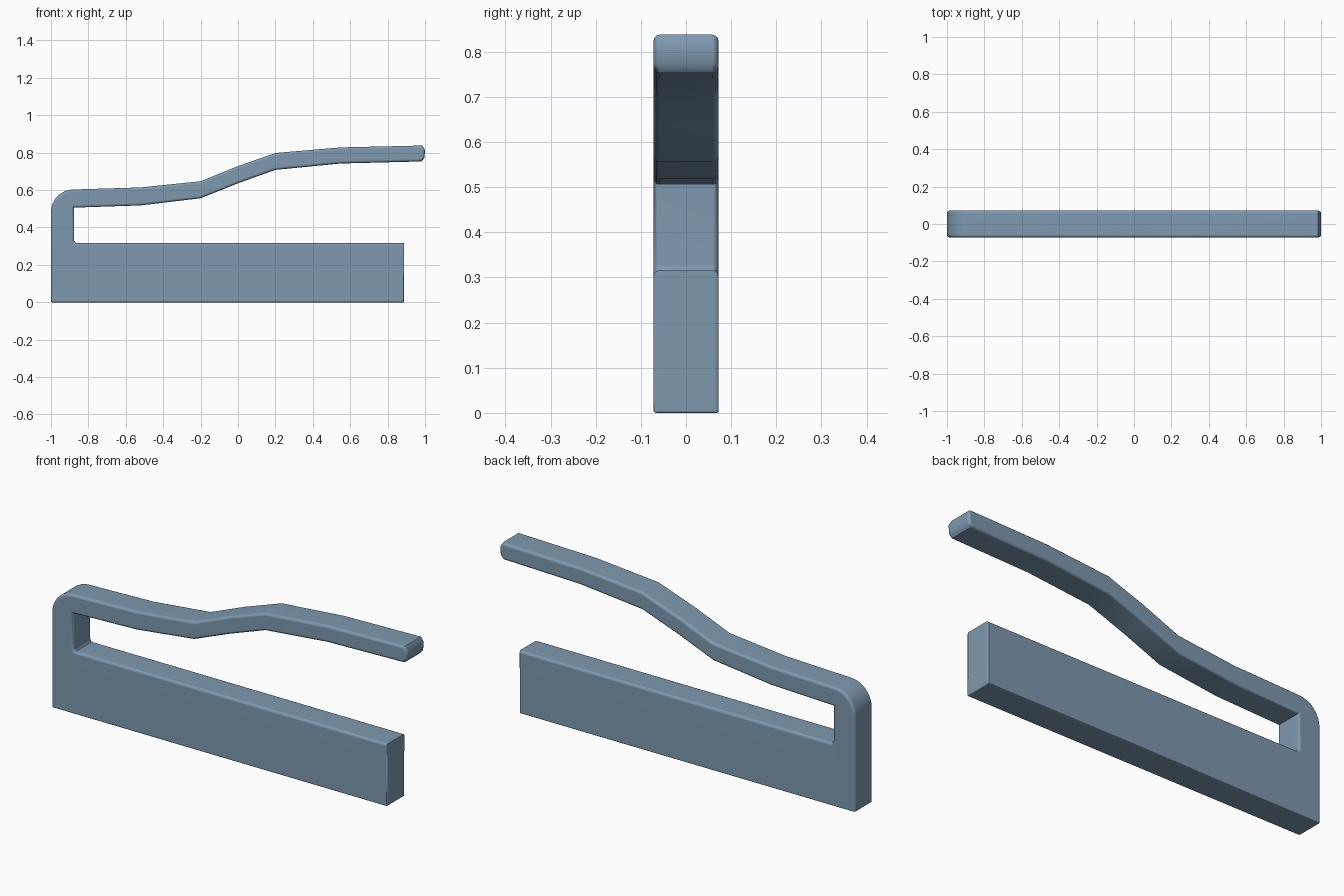
import bpy
import bmesh
import math

if "Cube" in bpy.data.objects:
    bpy.data.objects.remove(bpy.data.objects["Cube"], do_unlink=True)

HALF_WIDTH = 0.072
BASE_END = 0.888

# Single flat colour
colour = (0.21, 0.32, 0.43, 1)
steel_blue = bpy.data.materials.new("steel_blue")
steel_blue.use_nodes = True
steel_blue.diffuse_color = colour
steel_blue.node_tree.nodes["Principled BSDF"].inputs["Base Color"].default_value = colour

# Side profile: base block, inner slot, sprung arm, rounded heel
base = [(-1, 0), (BASE_END, 0), (BASE_END, 0.316)]
slot = [(-0.866, 0.316), (-0.876, 0.328), (-0.876, 0.506)]
arm_under = [(-0.52, 0.518), (-0.2, 0.556), (0, 0.636), (0.2, 0.708), (0.55, 0.742)]
arm_tip = [(0.98, 0.753), (0.997, 0.772), (1, 0.815), (0.985, 0.838)]
arm_top = [(0.55, 0.828), (0.2, 0.798), (0, 0.728), (-0.2, 0.647), (-0.52, 0.614)]
heel = []
for i in range(9):
    a = math.pi / 2 * (1 + i / 8)
    heel.append((-0.88 + 0.12 * math.cos(a), 0.483 + 0.12 * math.sin(a)))
profile = base + slot + arm_under + arm_tip + arm_top + heel

# Extrude the profile across the width
bm = bmesh.new()
front = bm.faces.new([bm.verts.new((x, -HALF_WIDTH, z)) for x, z in profile])
extruded = bmesh.ops.extrude_face_region(bm, geom=[front], use_keep_orig=True)
for item in extruded["geom"]:
    if isinstance(item, bmesh.types.BMVert):
        item.co.y = HALF_WIDTH
bmesh.ops.recalc_face_normals(bm, faces=bm.faces)

# Round the long side edges, keeping the foot and base end crisper
weights = bm.edges.layers.float.new("bevel_weight_edge")
for edge in bm.edges:
    p, q = edge.verts[0].co, edge.verts[1].co
    if abs(p.y - q.y) < 0.001:
        crisp = max(p.z, q.z) < 0.01 or (min(p.x, q.x) > BASE_END - 0.01 and max(p.z, q.z) < 0.4)
        edge[weights] = 0.35 if crisp else 1
    elif p.z < 0.01:
        edge[weights] = 0.35

mesh = bpy.data.meshes.new("clip_body")
bm.to_mesh(mesh)
bm.free()
mesh.materials.append(steel_blue)
clip = bpy.data.objects.new("clip_body", mesh)
bpy.context.collection.objects.link(clip)

bevel = clip.modifiers.new("soft_edges", 'BEVEL')
bevel.limit_method = 'WEIGHT'
bevel.width = 0.014
bevel.segments = 3

# Smooth shading with flat sides
bpy.ops.object.select_all(action='DESELECT')
clip.select_set(True)
bpy.context.view_layer.objects.active = clip
bpy.ops.object.modifier_apply(modifier=bevel.name)
bpy.ops.object.shade_smooth_by_angle(angle=math.radians(40))
normals = clip.modifiers.new("clean_normals", 'WEIGHTED_NORMAL')
normals.keep_sharp = True
